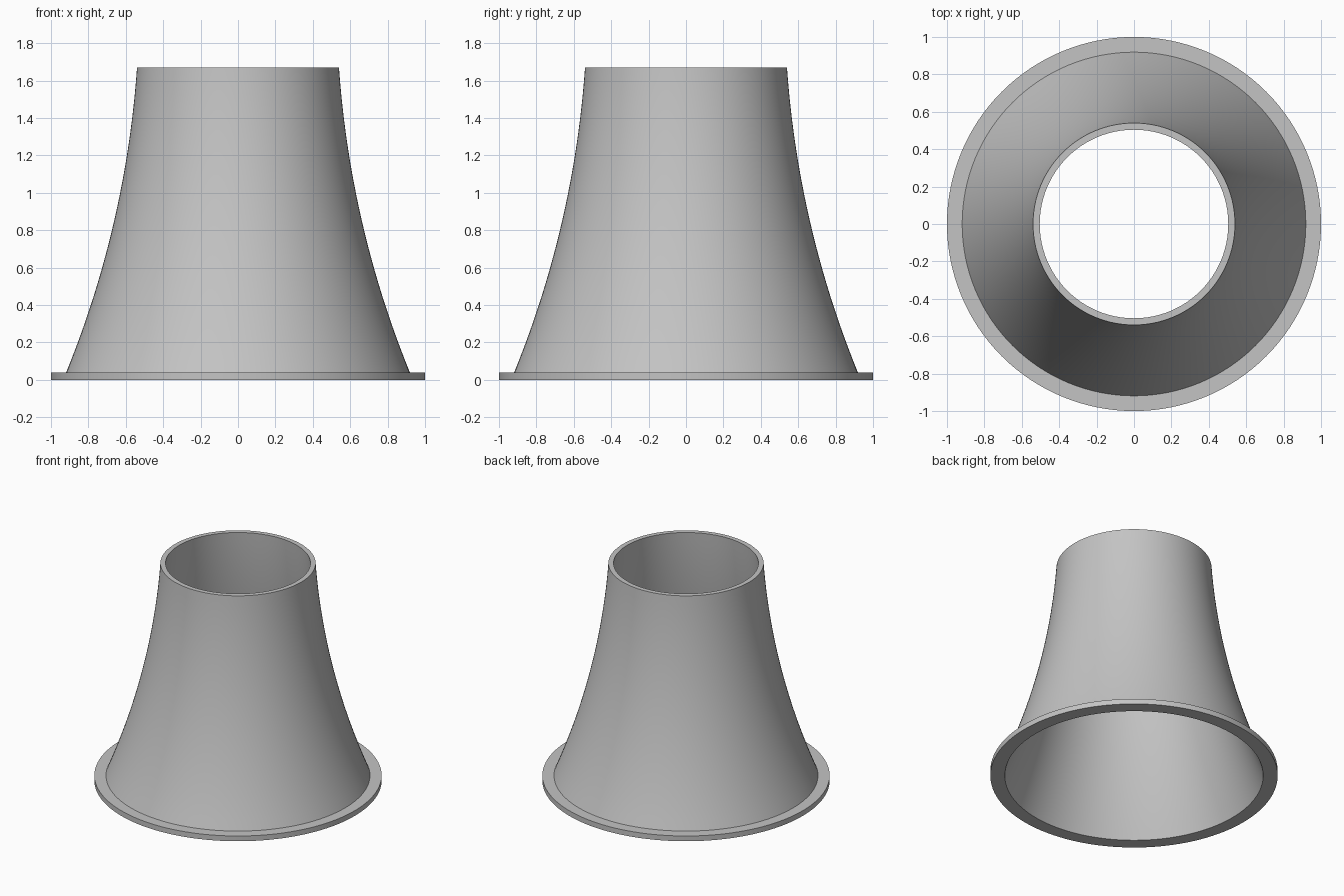
import bpy
import bmesh
import math

SEGMENTS = 128
STEPS = 24
HEIGHT = 1.67
FLANGE_TOP = 0.04
TOP_RADIUS = 0.54
WALL = 0.036
ARC_RADIUS = 5.3
TOP_TILT = math.radians(4)

cube = bpy.data.objects.get("Cube")
if cube:
    bpy.data.objects.remove(cube, do_unlink=True)

grey = bpy.data.materials.new("plain grey")
grey.use_nodes = True
colour = (0.55, 0.55, 0.55, 1)
grey.diffuse_color = colour
grey.node_tree.nodes["Principled BSDF"].inputs["Base Color"].default_value = colour


def wall_radius(z):
    """Radius of the outer wall: a circular arc flaring towards the base."""
    s = math.sin(TOP_TILT) + (HEIGHT - z) / ARC_RADIUS
    return TOP_RADIUS + ARC_RADIUS * (math.cos(TOP_TILT) - math.sqrt(1 - s * s))


def heights(low, high):
    return [low + (high - low) * i / STEPS for i in range(STEPS + 1)]


# Closed cross-section: flange edge, outer wall upwards, inner wall downwards
profile = [(1, 0), (1, FLANGE_TOP)]
profile += [(wall_radius(z), z) for z in heights(FLANGE_TOP, HEIGHT)]
profile += [(wall_radius(z) - WALL, z) for z in heights(HEIGHT, 0)]

# Flared tube with its base flange, turned around the z axis
bm = bmesh.new()
verts = [bm.verts.new((r, 0, z)) for r, z in profile]
edges = [bm.edges.new((a, b)) for a, b in zip(verts, verts[1:] + verts[:1])]
bmesh.ops.spin(bm, geom=verts + edges, cent=(0, 0, 0), axis=(0, 0, 1),
               angle=math.tau, steps=SEGMENTS, use_merge=True)
bmesh.ops.remove_doubles(bm, verts=bm.verts, dist=1e-5)
bmesh.ops.recalc_face_normals(bm, faces=bm.faces)
mesh = bpy.data.meshes.new("flared_tube")
bm.to_mesh(mesh)
bm.free()
mesh.materials.append(grey)

tube = bpy.data.objects.new("flared_tube", mesh)
bpy.context.collection.objects.link(tube)
bpy.ops.object.select_all(action="DESELECT")
tube.select_set(True)
bpy.context.view_layer.objects.active = tube
bpy.ops.object.shade_smooth_by_angle(angle=math.radians(30))
